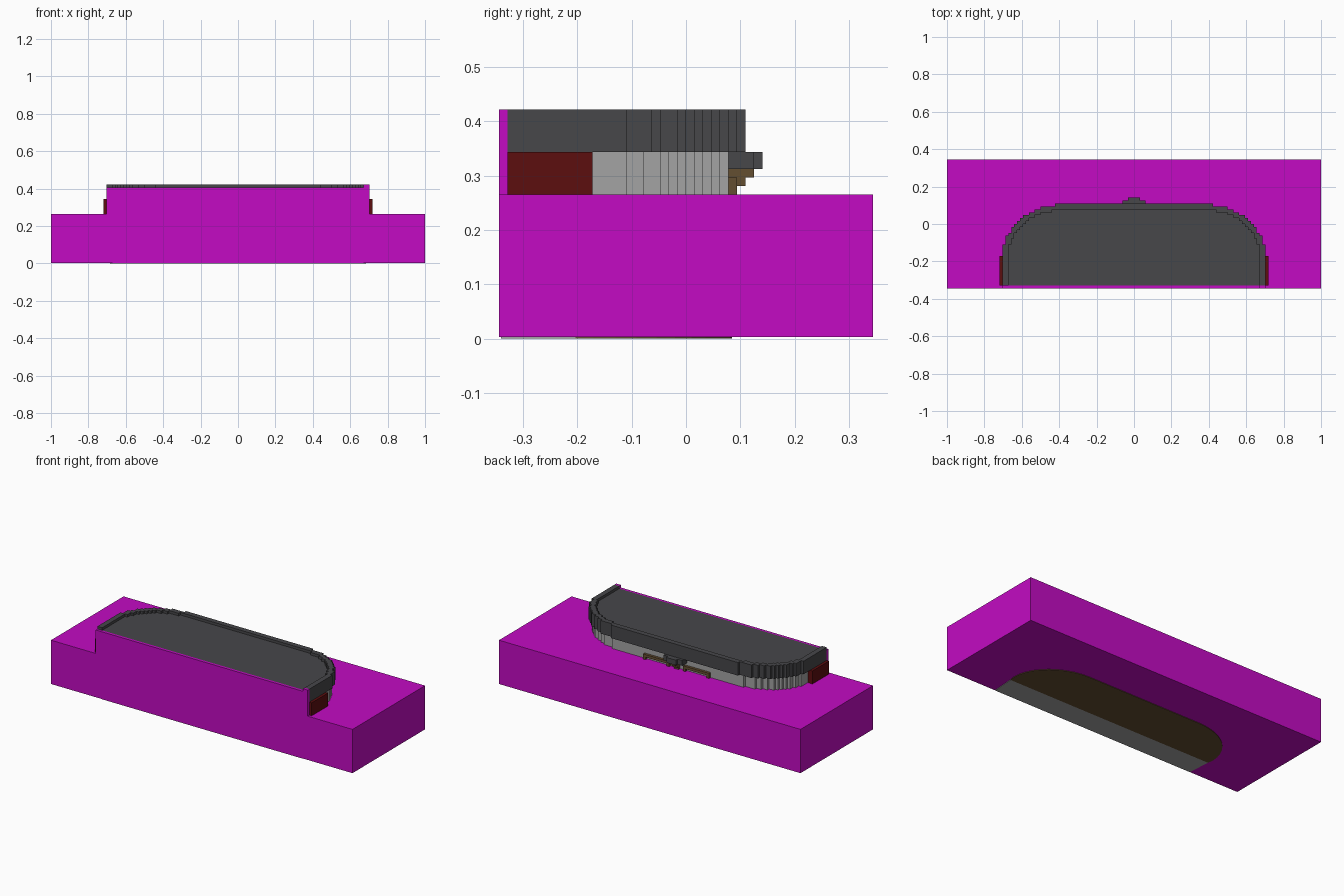
import bpy, bmesh, math

cube = bpy.data.objects.get("Cube")
if cube:
    bpy.data.objects.remove(cube, do_unlink=True)

U = 1 / 64  # block size


def material(name, hex_code):
    lin = []
    for i in (0, 2, 4):
        c = int(hex_code[i:i + 2], 16) / 255
        lin.append(c / 12.92 if c <= 0.04045 else ((c + 0.055) / 1.055) ** 2.4)
    m = bpy.data.materials.new(name)
    m.use_nodes = True
    m.diffuse_color = (*lin, 1)
    m.node_tree.nodes["Principled BSDF"].inputs["Base Color"].default_value = (*lin, 1)
    return m


MAGENTA = material("magenta", "C30BC3")
DARK = material("dark_grey", "47474A")
LIGHT = material("light_grey", "A4A4A4")
RED = material("dark_red", "5C0E0F")
BROWN = material("brown", "644E31")


def prism(name, points, z0, z1, mat):
    """Extrude a flat outline from z0 to z1."""
    bm = bmesh.new()
    face = bm.faces.new([bm.verts.new((x, y, z0)) for x, y in points])
    ext = bmesh.ops.extrude_face_region(bm, geom=[face])
    for v in ext["geom"]:
        if isinstance(v, bmesh.types.BMVert):
            v.co.z = z1
    bmesh.ops.recalc_face_normals(bm, faces=bm.faces)
    mesh = bpy.data.meshes.new(name)
    bm.to_mesh(mesh)
    bm.free()
    mesh.materials.append(mat)
    ob = bpy.data.objects.new(name, mesh)
    bpy.context.collection.objects.link(ob)
    return ob


def box(name, x0, x1, y0, y1, z0, z1, mat):
    """Box given in block units."""
    pts = [(x0 * U, y0 * U), (x1 * U, y0 * U), (x1 * U, y1 * U), (x0 * U, y1 * U)]
    return prism(name, pts, z0 * U, z1 * U, mat)


def stepped_outline(radius, depth, top_row):
    """D-shaped outline whose rounded corners follow whole blocks."""
    half = [(0.7, -21)]
    last = None
    for row in range(-21, top_row):
        t = max(0.0, ((row + 0.5) * U + 0.17) / depth)
        w = round((0.375 + radius * math.sqrt(max(0, 1 - t * t))) / U)
        if w != last:
            if last is not None:
                half.append((last, row))
            half.append((w, row))
            last = w
    half.append((last, top_row))
    half = [(x * U, y * U) for x, y in half[1:]]
    return half + [(-x, y) for x, y in reversed(half)]


outer = stepped_outline(0.328, 0.275, 7)
inner = stepped_outline(0.297, 0.245, 5)
wall = stepped_outline(0.3125, 0.245, 5)

# Base block and front panel
box("base", -64, 64, -22, 22, 0.2, 17, MAGENTA)
box("front_panel", -45, 45, -22, -21, 17, 26, MAGENTA)
box("front_panel_post", 43, 45, -22, -21, 26, 27, MAGENTA)

# Thin floor plates set into the underside
front_y, split_y = -21.8 * U, -13 * U
arc = [(0.375 + 0.31 * math.cos(a), -0.17 + 0.255 * math.sin(a))
       for a in [math.pi / 2 * i / 10 for i in range(11)]]
arc = [(0.68, split_y)] + arc
prism("floor_plate_back", arc + [(-x, y) for x, y in reversed(arc)], 0, 0.2 * U, BROWN)
prism("floor_plate_front", [(0.67, front_y), (0.68, split_y),
                            (-0.68, split_y), (-0.67, front_y)], 0, 0.2 * U, LIGHT)

# Building walls, overhanging band, roof rim
prism("lower_wall", wall, 17 * U, 22 * U, LIGHT)
prism("upper_band", outer, 22 * U, 26 * U, DARK)
prism("roof_rim", outer + inner[::-1], 26 * U, 27 * U, DARK)

# Mirrored side plates and rear benches
for side, s in (("left", 1), ("right", -1)):
    box(f"{side}_side_plate", 42 * s, 46 * s, -21, -11, 17, 22, RED)
    box(f"{side}_bench_seat", 3 * s, 14 * s, 5, 6, 18, 19, BROWN)
    for i, x in enumerate((3, 13)):
        box(f"{side}_bench_leg_{i + 1}", x * s, (x + 1) * s, 5, 6, 17, 18, BROWN)

# Stepped canopy at the rear with brackets below
box("canopy", -4, 4, 5, 8, 20, 22, DARK)
box("canopy_tip", -2, 2, 8, 9, 20, 22, DARK)
for i, (y, z) in enumerate(((8, 19), (7, 18), (6, 17))):
    box(f"canopy_bracket_{i + 1}", -1, 1, 5, y, z, z + 1, BROWN)
